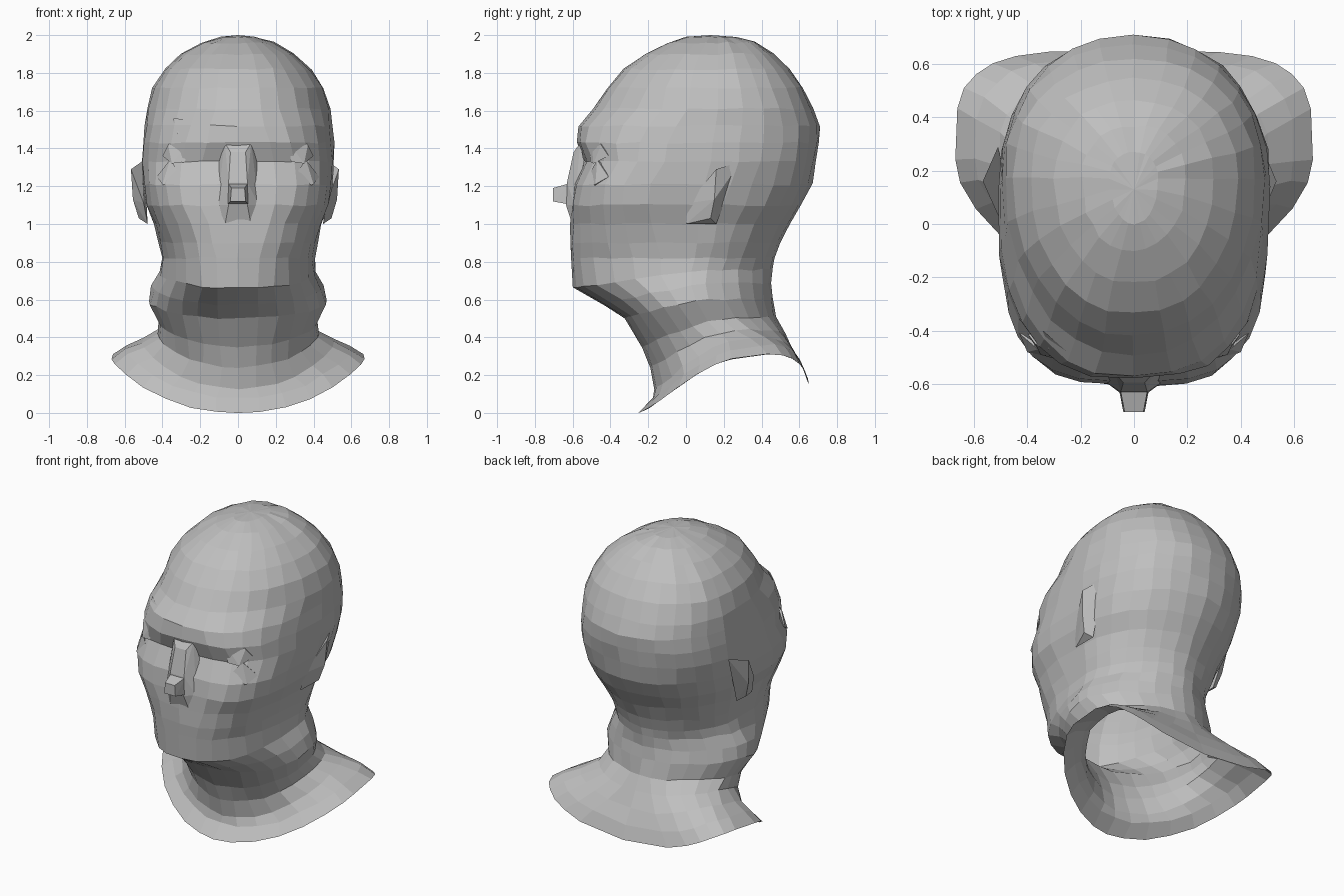
import bpy, bmesh, math, random
from mathutils import Vector

random.seed(4)
cube = bpy.data.objects.get("Cube")
if cube:
    bpy.data.objects.remove(cube)

clay = bpy.data.materials.new("grey clay")
clay.use_nodes = True
colour = (0.52, 0.52, 0.52, 1)
clay.diffuse_color = colour
clay.node_tree.nodes["Principled BSDF"].inputs["Base Color"].default_value = colour

SEGMENTS = 28


def finish(name, bm):
    """Turn a bmesh into a flat shaded object."""
    bmesh.ops.recalc_face_normals(bm, faces=bm.faces[:])
    mesh = bpy.data.meshes.new(name)
    bm.to_mesh(mesh)
    bm.free()
    mesh.materials.append(clay)
    obj = bpy.data.objects.new(name, mesh)
    bpy.context.collection.objects.link(obj)
    return obj


def hull(name, points, side=1):
    """Faceted lump around a few points, mirrored when side is -1."""
    bm = bmesh.new()
    for x, y, z in points:
        bm.verts.new((x * side, y, z))
    bmesh.ops.convex_hull(bm, input=bm.verts[:])
    loose = [v for v in bm.verts if not v.link_faces]
    bmesh.ops.delete(bm, geom=loose, context="VERTS")
    return finish(name, bm)


def power(value, exponent):
    return math.copysign(abs(value) ** exponent, value)


def ring(front, back, half_width, side_z, centre, n_front, n_back):
    """Tilted closed section; front and back are (y, z) on the mid line."""
    points = []
    mid = (centre - front[0]) / (back[0] - front[0])
    lift = side_z - front[1] - (back[1] - front[1]) * mid
    for i in range(SEGMENTS):
        a = math.tau * i / SEGMENTS
        s, c = math.sin(a), math.cos(a)
        n = n_front if c > 0 else n_back
        depth = (centre - front[0]) if c > 0 else (back[0] - centre)
        x = half_width * power(s, 2 / n)
        y = centre - depth * power(c, 2 / n)
        t = (y - front[0]) / (back[0] - front[0])
        z = front[1] + (back[1] - front[1]) * t
        z += lift * abs(x / half_width) ** 2.4
        points.append(Vector((x, y, z)))
    return points


# Collar, neck and jaw: front y, front z, back y, back z, half width, side z, widest y
NECK = [
    (-.25, .00, .65, .15, .67, .285, .24),
    (-.18, .08, .62, .24, .60, .335, .24),
    (-.17, .13, .57, .33, .51, .375, .22),
    (-.19, .24, .52, .42, .43, .42, .18),
    (-.23, .35, .48, .51, .425, .48, .12),
    (-.33, .50, .46, .61, .475, .59, .05),
    (-.44, .57, .45, .69, .455, .67, .03),
    (-.60, .66, .455, .76, .415, .745, .03),
]
# Face and skull: z, front y, back y, half width
SKULL = [
    (.82, -.61, .47, .405),
    (.90, -.61, .495, .42),
    (1.0, -.61, .545, .445),
    (1.1, -.605, .61, .485),
    (1.21, -.59, .665, .50),
    (1.33, -.535, .69, .51),
    (1.43, -.58, .705, .505),
    (1.52, -.57, .705, .495),
    (1.61, -.49, .675, .485),
    (1.72, -.42, .615, .455),
    (1.82, -.335, .545, .39),
    (1.90, -.22, .465, .30),
    (1.96, -.10, .37, .195),
    (1.99, .00, .27, .09),
]

sections = []
for i, (yf, zf, yb, zb, w, sz, yc) in enumerate(NECK):
    u = i / (len(NECK) - 1)
    sections.append(ring((yf, zf), (yb, zb), w, sz, yc, 1.7 + .5 * u, max(1.75, 4 - .6 * i)))
for z, yf, yb, w in SKULL:
    # cheeks and temples are boxier than the chin and the cranium
    boxy = max(0, 1 - abs(z - 1.18) / .42)
    rise = min(1, max(0, z - .8) * 2)
    centre = .05 + .12 * rise - .06 * boxy
    sections.append(ring((yf, z), (yb, z), w, z, centre, 2.15 + 1.4 * boxy, 1.8 + .4 * rise))

# Loft the open shell, with slightly uneven hand-cut facets
bm = bmesh.new()
rows = []
for level, section in enumerate(sections):
    wobble = .002 if level in (0, len(sections) - 1) else .006
    row = []
    for p in section:
        offset = Vector([random.uniform(-wobble, wobble) for _ in range(3)])
        row.append(bm.verts.new(p + offset))
    rows.append(row)
for low, high in zip(rows, rows[1:]):
    for i in range(SEGMENTS):
        j = (i + 1) % SEGMENTS
        bm.faces.new((low[i], low[j], high[j], high[i]))
crown = bm.verts.new((0, .13, 2))
for i in range(SEGMENTS):
    bm.faces.new((rows[-1][i], rows[-1][(i + 1) % SEGMENTS], crown))
finish("head_and_neck", bm)

# Nose bridge wedge and blunt tip
bridge = []
tip = []
for s in (-1, 1):
    bridge += [(s * .07, -.56, 1.43), (s * .04, -.595, 1.38), (s * .05, -.63, 1.22),
               (s * .05, -.635, 1.10), (s * .11, -.59, 1.10), (s * .1, -.54, 1.33),
               (s * .07, -.60, .99)]
    tip += [(s * .055, -.60, 1.22), (s * .06, -.60, 1.10),
            (s * .035, -.705, 1.19), (s * .04, -.705, 1.12)]
hull("nose_bridge", bridge)
hull("nose_tip", tip)

# Paired details
CORNER = [(.27, -.50, 1.43), (.30, -.44, 1.47), (.37, -.45, 1.42), (.35, -.49, 1.32),
          (.28, -.51, 1.33), (.40, -.41, 1.36)]
CHEEK = [(.28, -.53, 1.23), (.40, -.48, 1.21), (.43, -.41, 1.25), (.36, -.47, 1.34),
         (.34, -.49, 1.18), (.36, -.42, 1.3)]
EAR = [(.46, .00, 1.00), (.48, .01, 1.11), (.505, .13, 1.03), (.535, .15, 1.13),
       (.545, .16, 1.29), (.49, .29, 1.33), (.46, .16, 1.0), (.47, .2, 1.2)]
for label, side in (("left", 1), ("right", -1)):
    hull(label + "_brow_corner", CORNER, side)
    hull(label + "_cheek_corner", CHEEK, side)
    stretch = 1.04 if side < 0 else .98
    hull(label + "_ear", [(x * stretch, y, z) for x, y, z in EAR], side)

# Sharp fold standing on the right brow only
hull("right_brow_fold", [(.37, -.43, 1.37), (.34, -.40, 1.56), (.25, -.48, 1.55),
                         (.28, -.50, 1.40), (.32, -.47, 1.48)], -1)
